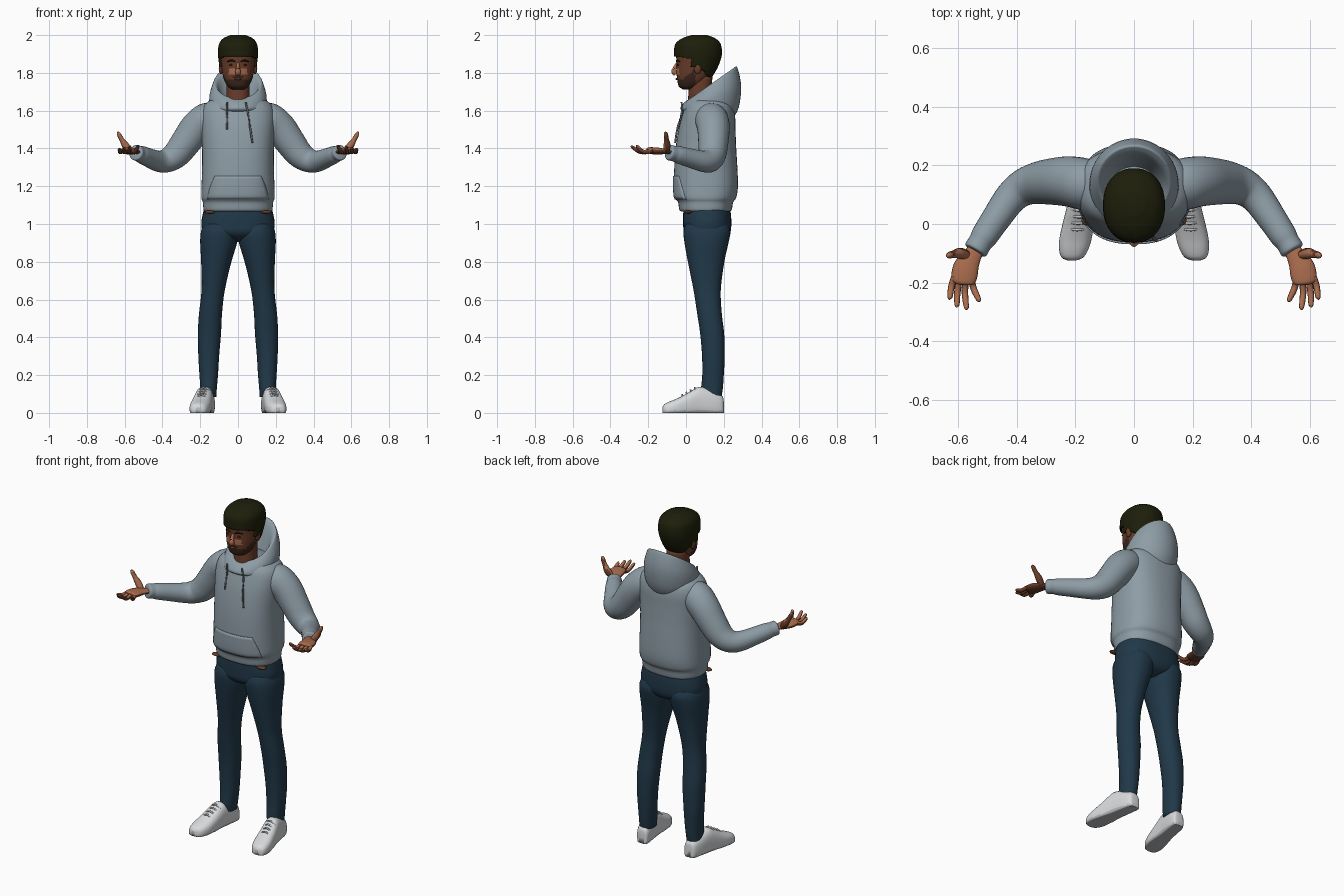
import bpy, bmesh, math
from mathutils import Vector


def material(name, rgb):
    m = bpy.data.materials.new(name)
    m.diffuse_color = (*rgb, 1)
    return m


HOODIE = material("grey hoodie", (0.27, 0.335, 0.38))
CORD = material("cord grey", (0.15, 0.19, 0.22))
JEANS = material("navy denim", (0.015, 0.04, 0.066))
HAIR = material("dark hair", (0.012, 0.013, 0.003))
SKIN = material("brown skin", (0.14, 0.045, 0.022))
PALM = material("light palm", (0.40, 0.15, 0.075))
BEARD = material("beard", (0.045, 0.019, 0.012))
WHITE = material("white leather", (0.68, 0.70, 0.71))
SOLE = material("sole grey", (0.48, 0.50, 0.51))


def smooth_list(pts, steps):
    """Catmull-Rom interpolation of tuples."""
    out = []
    for i in range(len(pts) - 1):
        p0, p1, p2, p3 = (pts[max(0, min(len(pts) - 1, i + k))] for k in (-1, 0, 1, 2))
        for j in range(steps):
            t = j / steps
            out.append(tuple(0.5 * (2 * b + (c - a) * t + (2 * a - 5 * b + 4 * c - d) * t * t
                                    + (3 * b - a - 3 * c + d) * t ** 3)
                             for a, b, c, d in zip(p0, p1, p2, p3)))
    return out + [pts[-1]]


def skin_rings(name, rings, mats, rule=None, keep=None, mirror=False, caps=True, thick=0):
    """Bridge rings of points into one smooth surface."""
    bm = bmesh.new()
    vs = [[bm.verts.new(p) for p in r] for r in rings]
    n = len(vs[0])
    for a, b in zip(vs, vs[1:]):
        for i in range(n):
            bm.faces.new((a[i], a[(i + 1) % n], b[(i + 1) % n], b[i]))
    if caps:
        bm.faces.new(vs[0])
        bm.faces.new(vs[-1])
    bmesh.ops.recalc_face_normals(bm, faces=bm.faces)
    if keep:
        bmesh.ops.delete(bm, geom=[f for f in bm.faces if not keep(f.calc_center_median())],
                         context='FACES')
    for f in bm.faces:
        f.smooth = True
        if rule:
            f.material_index = rule(f.calc_center_median(), f.normal)
    return finish(name, bm, mats, mirror, thick)


def finish(name, bm, mats, mirror=False, thick=0):
    me = bpy.data.meshes.new(name)
    bm.to_mesh(me)
    bm.free()
    ob = bpy.data.objects.new(name, me)
    bpy.context.collection.objects.link(ob)
    for m in mats:
        me.materials.append(m)
    if thick:
        s = ob.modifiers.new("thickness", 'SOLIDIFY')
        s.thickness, s.offset = thick, -1
    if mirror:
        ob.modifiers.new("mirror", 'MIRROR').use_mirror_merge = False
    return ob


def loft(name, rings, mats, n=2.2, seg=40, steps=4, place=lambda x, y, z: (x, y, z), **kw):
    """Rings are (z, x0, x1, y0, y1) superellipses."""
    out = []
    for z, x0, x1, y0, y1 in smooth_list(rings, steps):
        ring = []
        for i in range(seg):
            c, s = math.cos(math.tau * i / seg), math.sin(math.tau * i / seg)
            u, v = (math.copysign(abs(k) ** (2 / n), k) for k in (c, s))
            ring.append(place((x0 + x1) / 2 + (x1 - x0) / 2 * u, (y0 + y1) / 2 + (y1 - y0) / 2 * v, z))
        out.append(ring)
    return skin_rings(name, out, mats, **kw)


def tube(name, path, mats, flat=1.0, seg=12, steps=4, **kw):
    """Path points are (x, y, z, radius)."""
    pts = smooth_list(path, steps)
    out = []
    for i, p in enumerate(pts):
        t = Vector(pts[min(i + 1, len(pts) - 1)][:3]) - Vector(pts[max(i - 1, 0)][:3])
        t.normalize()
        u = t.cross(Vector((0, 0, 1)) if abs(t.z) < 0.95 else Vector((0, 1, 0))).normalized()
        v = u.cross(t)
        out.append([Vector(p[:3]) + p[3] * (u * math.cos(a) + v * flat * math.sin(a))
                    for a in (math.tau * k / seg for k in range(seg))])
    return skin_rings(name, out, mats, **kw)


def ball(name, loc, size, mats, mirror=False):
    bm = bmesh.new()
    bmesh.ops.create_uvsphere(bm, u_segments=16, v_segments=10, radius=1)
    for v in bm.verts:
        v.co = Vector(loc) + Vector(v.co[k] * size[k] for k in range(3))
    for f in bm.faces:
        f.smooth = True
    return finish(name, bm, mats, mirror)


def sym(rows):
    """(z, front, back, half width) to loft rings."""
    return [(z, -w, w, f, b) for z, f, b, w in rows]


# hoodie body with ribbed hem
TORSO = sym([(1.065, -0.02, 0.23, 0.17), (1.075, -0.035, 0.242, 0.182), (1.115, -0.042, 0.25, 0.186),
             (1.14, -0.058, 0.266, 0.194), (1.2, -0.063, 0.275, 0.193), (1.3, -0.062, 0.272, 0.19),
             (1.4, -0.055, 0.266, 0.19), (1.5, -0.04, 0.262, 0.195), (1.57, -0.022, 0.26, 0.197),
             (1.62, -0.005, 0.25, 0.185), (1.65, 0.015, 0.23, 0.155), (1.67, 0.03, 0.21, 0.11)])
loft("hoodie_body", TORSO, [HOODIE], n=2.4, seg=56)


def chest_y(x, z):
    z0, x0, x1, f, b = min(smooth_list(TORSO, 12), key=lambda r: abs(r[0] - z))
    return (f + b) / 2 - (b - f) / 2 * (1 - min(1, abs(x / x1)) ** 2.4) ** (1 / 2.4)


# front pocket following the belly
bm = bmesh.new()
grid = []
for j in range(9):
    z = 1.13 + 0.125 * j / 8
    w = 0.163 - 0.04 * (j / 8) ** 1.5
    grid.append([bm.verts.new((w * (i / 10 - 1), chest_y(w * (i / 10 - 1), z) - 0.006, z)) for i in range(21)])
for a, b in zip(grid, grid[1:]):
    for i in range(20):
        bm.faces.new((a[i], a[i + 1], b[i + 1], b[i])).smooth = True
finish("front_pocket", bm, [HOODIE], thick=0.009)

# lowered hood: (centre y, x radius, y radius, front z, back z)
hood = []
for cy, rx, ry, zf, zb in smooth_list([(0.12, 0.13, 0.125, 1.59, 1.55), (0.125, 0.15, 0.155, 1.61, 1.62),
                                       (0.14, 0.15, 0.152, 1.64, 1.73), (0.145, 0.13, 0.128, 1.662, 1.825),
                                       (0.142, 0.118, 0.115, 1.664, 1.828), (0.13, 0.105, 0.103, 1.65, 1.79),
                                       (0.11, 0.08, 0.08, 1.62, 1.65)], 4):
    hood.append([(rx * math.sin(a), cy - ry * math.cos(a), zf + (zb - zf) * (1 - math.cos(a)) / 2)
                 for a in (math.tau * k / 48 for k in range(48))])
skin_rings("hood", hood, [HOODIE], caps=False)

# drawstrings
for name, x, low in (("left_drawstring", 0.045, 1.43), ("right_drawstring", -0.065, 1.5)):
    tube(name, [(x * 0.9 + (0.012 if x > 0 else 0) * k, min(chest_y(x, z), -0.015 if k == 0 else 1) - 0.008, z, 0.005)
                for k, z in enumerate((1.645, 1.59, (1.59 + low) / 2, low))], [CORD], seg=8)

# sleeves with cuffs
tube("sleeve", [(0.12, 0.125, 1.57, 0.07), (0.165, 0.135, 1.555, 0.087), (0.22, 0.145, 1.51, 0.086),
                (0.275, 0.145, 1.435, 0.08), (0.325, 0.14, 1.37, 0.073), (0.375, 0.125, 1.337, 0.064),
                (0.42, 0.09, 1.332, 0.056), (0.47, 0.02, 1.35, 0.05), (0.51, -0.04, 1.367, 0.046),
                (0.525, -0.063, 1.373, 0.041), (0.54, -0.088, 1.378, 0.041), (0.543, -0.093, 1.379, 0.03)],
     [HOODIE], seg=28, mirror=True)


# hands, palm side up
def palm_up(c, n):
    return 1 if n.z > 0.55 else 0


HAND = [SKIN, PALM]
tube("palm", [(0.525, -0.065, 1.378, 0.026), (0.55, -0.105, 1.383, 0.031), (0.572, -0.145, 1.386, 0.043),
              (0.58, -0.18, 1.388, 0.044), (0.584, -0.2, 1.39, 0.037), (0.585, -0.207, 1.39, 0.02)],
     HAND, flat=0.42, seg=20, rule=palm_up, mirror=True)
for name, (bx, by), (tx, ty, tz) in (("index_finger", (0.613, -0.18), (0.628, -0.25, 1.395)),
                                     ("middle_finger", (0.596, -0.19), (0.604, -0.276, 1.4)),
                                     ("ring_finger", (0.576, -0.195), (0.572, -0.284, 1.407)),
                                     ("little_finger", (0.556, -0.19), (0.53, -0.258, 1.41))):
    tube(name, [(bx, by, 1.388, 0.011), ((bx + tx) / 2 + 0.003, (by + ty) / 2, 1.38, 0.011),
                (tx, ty, tz, 0.0085), (tx - 0.002, ty - 0.006, tz + 0.002, 0.003)],
         HAND, seg=10, rule=palm_up, mirror=True)
tube("thumb", [(0.572, -0.105, 1.385, 0.016), (0.595, -0.1, 1.415, 0.019), (0.615, -0.103, 1.446, 0.013),
               (0.631, -0.107, 1.476, 0.011), (0.636, -0.11, 1.488, 0.004)], HAND, seg=12,
     rule=lambda c, n: 1 if n.z > 0.5 or n.y < -0.5 else 0, mirror=True)

# jeans
loft("jeans_hips", sym([(0.905, 0.07, 0.17, 0.03), (0.925, 0.02, 0.215, 0.11), (0.955, -0.01, 0.235, 0.18),
                        (1.0, -0.015, 0.24, 0.194), (1.05, -0.015, 0.238, 0.187), (1.085, -0.012, 0.232, 0.178)]),
     [JEANS], n=2.4)
loft("jeans_leg", [(0.085, 0.115, 0.2, 0.085, 0.188), (0.13, 0.112, 0.2, 0.08, 0.195), (0.2, 0.106, 0.204, 0.086, 0.2),
                   (0.3, 0.1, 0.21, 0.085, 0.205), (0.42, 0.09, 0.212, 0.075, 0.202), (0.52, 0.085, 0.207, 0.06, 0.19),
                   (0.65, 0.07, 0.193, 0.04, 0.184), (0.8, 0.035, 0.195, 0.01, 0.203), (0.9, 0.005, 0.2, -0.008, 0.225),
                   (0.96, 0.0, 0.196, -0.013, 0.235), (1.0, 0.02, 0.18, 0.0, 0.22)], [JEANS], mirror=True)
# glimpse of skin between hem and waistband
ball("waist_skin", (0.15, 0.012, 1.063), (0.03, 0.02, 0.009), [SKIN], mirror=True)

# shoes: lofted from heel to toe, splayed outwards
loft("shoe", [(t, -w, w, -0.02, h) for t, w, h in
              ((0, 0.018, 0.06), (0.008, 0.034, 0.09), (0.05, 0.043, 0.115), (0.12, 0.047, 0.138), (0.16, 0.05, 0.124),
               (0.2, 0.053, 0.1), (0.25, 0.055, 0.075), (0.29, 0.049, 0.059), (0.315, 0.036, 0.046), (0.325, 0.012, 0.03))],
     [WHITE, SOLE], n=2.6, place=lambda x, y, t: (x + 0.157 + 0.17 * t, 0.2 - t, max(0, y)),
     rule=lambda c, n: 1 if c.z < 0.012 else 0, mirror=True)
for k in range(4):
    t, h = 0.15 + 0.022 * k, 0.13 - 0.0125 * k
    x, y = 0.157 + 0.17 * t, 0.2 - t
    tube("shoe_lace", [(x - 0.032, y, h - 0.016, 0.004), (x, y - 0.004, h + 0.003, 0.005),
                       (x + 0.032, y, h - 0.016, 0.004)], [SOLE], seg=8, mirror=True)

# neck
loft("neck", [(1.6, -0.07, 0.07, 0.005, 0.15), (1.68, -0.062, 0.062, 0.012, 0.135),
              (1.78, -0.062, 0.062, 0.015, 0.14)], [SKIN])

# head with beard and lighter cheeks
HEAD = [(1.712, -0.015, 0.04, 0.03), (1.728, -0.038, 0.075, 0.054), (1.76, -0.046, 0.11, 0.073),
        (1.8, -0.05, 0.14, 0.083), (1.85, -0.05, 0.165, 0.09), (1.9, -0.052, 0.178, 0.095),
        (1.94, -0.045, 0.172, 0.09), (1.97, -0.01, 0.145, 0.068), (1.988, 0.04, 0.1, 0.03)]


def face_colour(c, n):
    if c.y < 0.05 and c.z < 1.765 + max(0, c.y + 0.02) * 0.8:
        return 1
    if c.y < -0.03 and abs(c.x) < 0.032 and 1.772 < c.z < 1.786:
        return 1
    return 2 if c.y < -0.02 and 0.016 < abs(c.x) < 0.05 and 1.795 < c.z < 1.828 else 0


loft("head", sym(HEAD), [SKIN, BEARD, PALM], seg=56, steps=6, rule=face_colour)
tube("nose", [(0, -0.046, 1.852, 0.007), (0, -0.057, 1.83, 0.01), (0, -0.063, 1.808, 0.015),
              (0, -0.054, 1.793, 0.013)], [PALM])
ball("lips", (0, -0.047, 1.768), (0.02, 0.008, 0.006), [SKIN])
ball("eye", (0.034, -0.041, 1.842), (0.013, 0.006, 0.005), [BEARD], mirror=True)
tube("eyebrow", [(0.015, -0.05, 1.86, 0.004), (0.035, -0.046, 1.866, 0.005), (0.056, -0.034, 1.86, 0.003)],
     [HAIR], mirror=True, seg=8)
ball("ear", (0.09, 0.062, 1.825), (0.012, 0.02, 0.032), [SKIN], mirror=True)


# hair cap trimmed along the hairline
def hairline(c):
    if c.y < 0.025:
        limit = 1.885 - max(0, c.y + 0.02) * 0.3
    elif c.y < 0.05:
        limit = 1.83
    else:
        limit = max(1.765, 1.86 - (c.y - 0.05) * 1.1)
    return c.z > limit


loft("hair", sym([(z + 0.012 * (z > 1.93), f - 0.012, b + 0.012, w + 0.011) for z, f, b, w in HEAD]), [HAIR],
     seg=56, steps=8, keep=hairline, thick=0.016)
